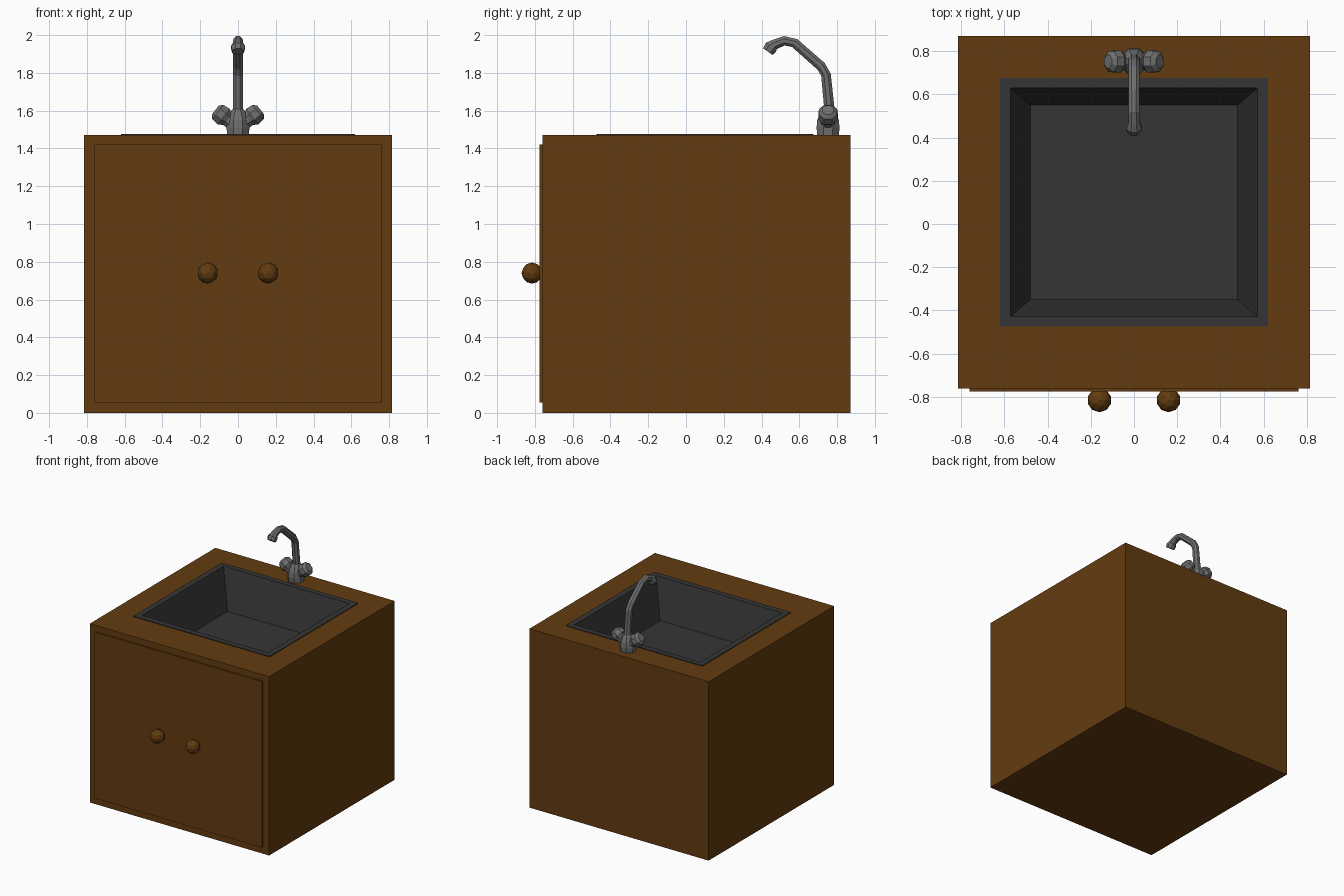
import bpy, bmesh, math
from mathutils import Vector

if "Cube" in bpy.data.objects:
    bpy.data.objects.remove(bpy.data.objects["Cube"])


def material(name, rgb):
    m = bpy.data.materials.new(name)
    m.diffuse_color = (*rgb, 1)
    m.use_nodes = True
    m.node_tree.nodes["Principled BSDF"].inputs["Base Color"].default_value = m.diffuse_color
    return m


wood = material("brown wood", (0.125, 0.045, 0.005))
dark = material("dark basin grey", (0.036, 0.036, 0.036))
metal = material("tap grey", (0.16, 0.16, 0.16))


def finish(bm, name, mat):
    me = bpy.data.meshes.new(name)
    bm.to_mesh(me)
    bm.free()
    me.materials.append(mat)
    ob = bpy.data.objects.new(name, me)
    bpy.context.collection.objects.link(ob)
    return ob


def skin(bm, rings, start, end):
    """Join successive rings with quads and optionally cap both ends."""
    rv = [[bm.verts.new(p) for p in r] for r in rings]
    n = len(rv[0])
    for a, b in zip(rv, rv[1:]):
        for i in range(n):
            j = (i + 1) % n
            bm.faces.new((a[i], a[j], b[j], b[i]))
    if start:
        bm.faces.new(rv[0][::-1])
    if end:
        bm.faces.new(rv[-1])


def rect_shell(name, mat, loops, start=True, end=True):
    """Loops are (half width, y front, y back, z)."""
    bm = bmesh.new()
    skin(bm, [[(-w, f, z), (w, f, z), (w, b, z), (-w, b, z)]
              for w, f, b, z in loops], start, end)
    return finish(bm, name, mat)


def tube(name, mat, points, radii, normal, sides=8):
    """Sweep a polygon along a planar path; normal is the plane normal."""
    pts = [Vector(p) for p in points]
    n = Vector(normal)
    rings = []
    for i, p in enumerate(pts):
        t = (pts[min(i + 1, len(pts) - 1)] - pts[max(i - 1, 0)]).normalized()
        s = t.cross(n)
        rings.append([p + radii[i] * (n * math.cos(a) + s * math.sin(a))
                      for a in (2 * math.pi * (k + 0.5) / sides for k in range(sides))])
    bm = bmesh.new()
    skin(bm, rings, True, True)
    bmesh.ops.recalc_face_normals(bm, faces=bm.faces)
    return finish(bm, name, mat)


# Cabinet with an opening in its top
rect_shell("cabinet", wood, [(0.815, -0.76, 0.87, 0), (0.815, -0.76, 0.87, 1.47),
                             (0.575, -0.43, 0.63, 1.47)], end=False)

# Front door panel
rect_shell("door_panel", wood, [(0.76, -0.775, -0.755, 0.055),
                                (0.76, -0.775, -0.755, 1.42)])

# Basin: thin raised rim, sloping walls and floor
rect_shell("basin", dark, [(0.62, -0.475, 0.675, 1.469), (0.62, -0.475, 0.675, 1.476),
                           (0.572, -0.428, 0.63, 1.476), (0.48, -0.35, 0.55, 1.16)],
           start=False)

# Door knobs
for side, x in (("left", -0.16), ("right", 0.16)):
    bm = bmesh.new()
    bmesh.ops.create_icosphere(bm, subdivisions=2, radius=0.056)
    bmesh.ops.translate(bm, verts=bm.verts, vec=(x, -0.815, 0.74))
    finish(bm, side + "_door_knob", wood)

# Tap body
Y = 0.752
tube("tap_body", metal, [(0, Y, z) for z in (1.468, 1.51, 1.55, 1.59, 1.61)],
     (0.062, 0.066, 0.062, 0.045, 0.03), (1, 0, 0))

# Tap handles, splayed left and right
for side, s in (("left", -1), ("right", 1)):
    tube(side + "_tap_handle", metal,
         [(s * 0.79 * t, Y, 1.51 + 0.615 * t) for t in (0.02, 0.07, 0.095, 0.135, 0.152)],
         (0.04, 0.04, 0.056, 0.052, 0.032), (0, 1, 0))

# Swan-neck spout with a flared nozzle
path = [(0.762, 1.58), (0.755, 1.65), (0.741, 1.79), (0.715, 1.835), (0.575, 1.958),
        (0.52, 1.97), (0.468, 1.95), (0.45, 1.935), (0.434, 1.912)]
tube("tap_spout", metal, [(0, y, z) for y, z in path],
     (0.03, 0.029, 0.028, 0.028, 0.027, 0.027, 0.029, 0.039, 0.034), (1, 0, 0))
